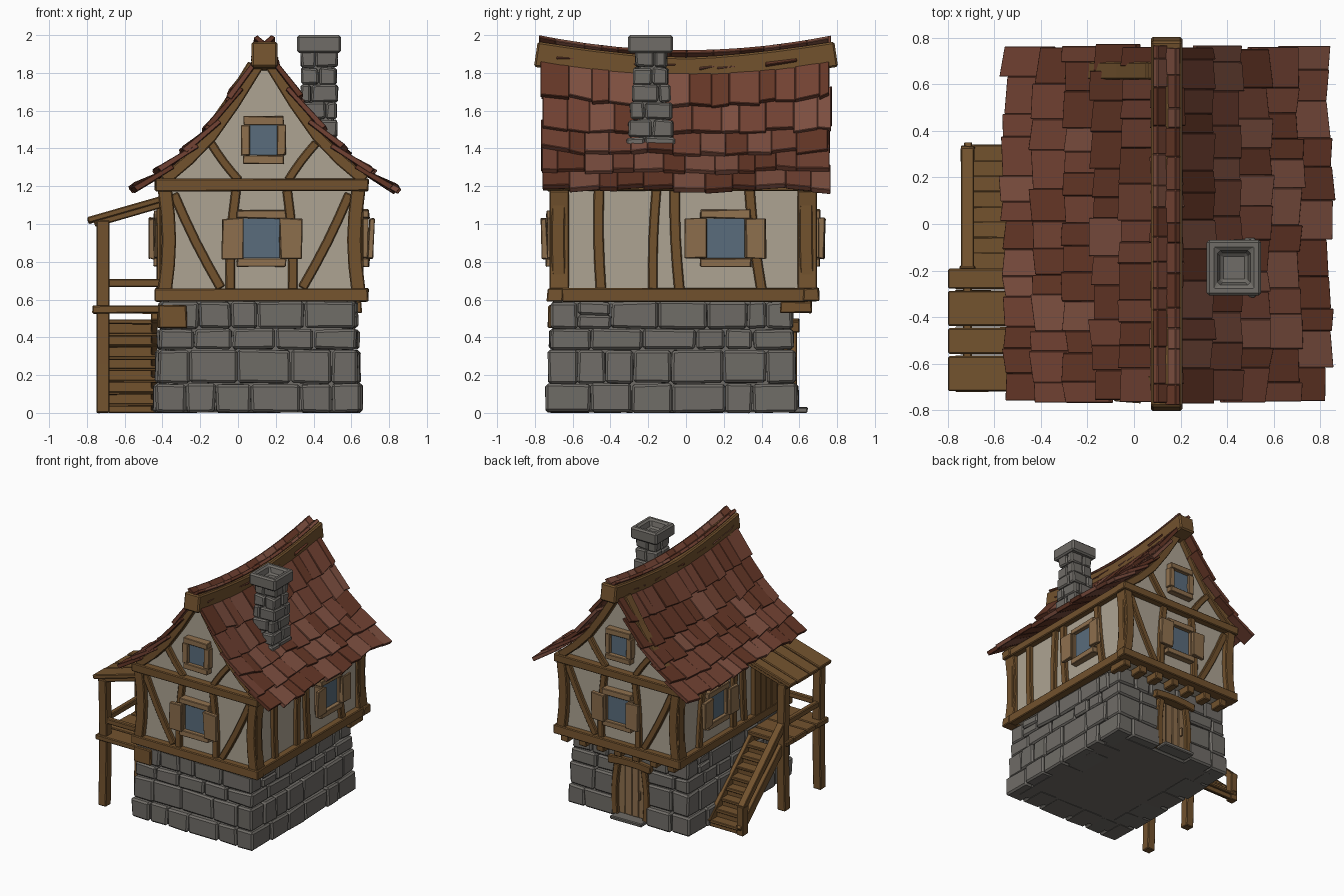
import bpy, bmesh, math, random
from mathutils import Matrix, Vector

if "Cube" in bpy.data.objects:
    bpy.data.objects.remove(bpy.data.objects["Cube"])

random.seed(7)
R = random.uniform

def material(name, c):
    m = bpy.data.materials.new(name)
    m.diffuse_color = (*c, 1)
    m.use_nodes = True
    m.node_tree.nodes["Principled BSDF"].inputs["Base Color"].default_value = m.diffuse_color
    return m

WOOD = material("timber", (0.17, 0.085, 0.027))
LIGHT = material("light_wood", (0.27, 0.16, 0.075))
PLASTER = material("plaster", (0.42, 0.37, 0.29))
STONE = material("stone", (0.16, 0.15, 0.135))
GLASS = material("glass", (0.10, 0.15, 0.20))
TILES = [material("tile_%d" % i, c) for i, c in enumerate(
    [(0.13, 0.038, 0.02), (0.17, 0.055, 0.033), (0.21, 0.08, 0.052)])]

WORLD = Matrix.Identity(4)
DIRS = {"front": ((1, 0, 0), (0, -1, 0)), "back": ((-1, 0, 0), (0, 1, 0)),
        "right": ((0, 1, 0), (1, 0, 0)), "left": ((0, -1, 0), (-1, 0, 0))}

def side(kind, x, y):
    """Frame of one wall: local (along, up, outward)."""
    u, o = DIRS[kind]
    return Matrix.Translation((x, y, 0)) @ Matrix((u, (0, 0, 1), o)).transposed().to_4x4()

def hexa(bm, pts):
    v = [bm.verts.new(p) for p in pts]
    for f in ((0, 1, 2, 3), (4, 5, 6, 7), (0, 1, 5, 4), (1, 2, 6, 5), (2, 3, 7, 6), (3, 0, 4, 7)):
        bm.faces.new([v[i] for i in f])

def block(bm, M, a, b, c, jit=0.0):
    """Box from three ranges in frame M, corners jittered."""
    pts = [(a[i], b[j], z) for z in c for i, j in ((0, 0), (1, 0), (1, 1), (0, 1))]
    hexa(bm, [M @ Vector([k + R(-jit, jit) for k in p]) for p in pts])

def beam(bm, M, path, w, o0, o1):
    """Rectangular timber swept along a 2D path in a wall plane."""
    P = [Vector(p) for p in path]
    rings = []
    for i, p in enumerate(P):
        t = (P[min(i + 1, len(P) - 1)] - P[max(i - 1, 0)]).normalized()
        n = Vector((-t.y, t.x)) * w / 2
        rings.append([bm.verts.new(M @ Vector((q.x, q.y, o)))
                      for q, o in ((p - n, o0), (p + n, o0), (p + n, o1), (p - n, o1))])
    for r, s in zip(rings, rings[1:]):
        for k in range(4):
            bm.faces.new((r[k], r[(k + 1) % 4], s[(k + 1) % 4], s[k]))
    bm.faces.new(rings[0])
    bm.faces.new(rings[-1])

def bow(p, q, b, n=4):
    """Points of a slightly bowed line."""
    p, q = Vector(p), Vector(q)
    d = (q - p).normalized()
    return [p.lerp(q, i / n) + Vector((-d.y, d.x)) * b * math.sin(math.pi * i / n) for i in range(n + 1)]

def split(a, b, lo, hi):
    cuts = [a]
    while b - cuts[-1] > hi:
        cuts.append(cuts[-1] + R(lo, hi))
    if len(cuts) > 1 and b - cuts[-1] < lo * 0.6:
        cuts.pop()
    cuts.append(b)
    return list(zip(cuts, cuts[1:]))

def finish(bm, name, mat, bevel=0.006):
    bmesh.ops.recalc_face_normals(bm, faces=bm.faces)
    me = bpy.data.meshes.new(name)
    bm.to_mesh(me)
    bm.free()
    ob = bpy.data.objects.new(name, me)
    me.materials.append(mat)
    bpy.context.collection.objects.link(ob)
    if bevel:
        m = ob.modifiers.new("bevel", "BEVEL")
        m.width, m.segments = bevel, 1
    return ob

new = bmesh.new

# Stone base: solid core, four flared courses, doorway left open at the back
bm = new()
block(bm, WORLD, (-0.38, 0.59), (-0.67, 0.52), (0.003, 0.59))
levels = [0, 0.155, 0.335, 0.445, 0.59]
for k, f in enumerate((0.028, 0.016, 0.008, 0)):
    z = (levels[k] + 0.002, levels[k + 1] - 0.002)
    q = (0.2, 0.13)[k % 2]
    for kind, x, y, h in (("front", 0.105, -0.705, 0.515 + f), ("back", 0.105, 0.555, 0.515 + f),
                          ("right", 0.62, -0.075, 0.63 - q), ("left", -0.41, -0.075, 0.63 - q)):
        spans = [(-h, h)]
        if kind == "back" and k < 3:
            spans = [(-h, -0.13), (0.16, h)]
        for s in spans:
            for a, b in split(*s, 0.14, 0.29):
                parts = [z]
                if k in (1, 3) and R(0, 1) < 0.15:
                    m = sum(z) / 2
                    parts = [(z[0], m), (m, z[1])]
                for p in parts:
                    block(bm, side(kind, x, y), (a + 0.002, b - 0.002), p, (-q, f + R(0, 0.014)), 0.005)
for v in bm.verts:
    v.co.z = max(v.co.z, 0)
finish(bm, "stone_base", STONE, 0.013)

# Plaster storey and gable ends
prof = [(0.03, 1.90), (0.16, 1.69), (0.28, 1.52), (0.40, 1.395), (0.53, 1.285), (0.655, 1.185)]
bm = new()
block(bm, WORLD, (-0.385, 0.635), (-0.68, 0.65), (0.61, 1.22))
for y in (-0.68, 0.60):
    gab = [(d, z - 0.06) for d, z in prof[:5]]
    out = [(0.14 + d, z) for d, z in gab] + [(0.14 - d, z) for d, z in reversed(gab)]
    f = bm.faces.new([bm.verts.new((x, y, z)) for x, z in out])
    r = bmesh.ops.extrude_face_region(bm, geom=[f])
    bmesh.ops.translate(bm, verts=[v for v in r["geom"] if isinstance(v, bmesh.types.BMVert)], vec=(0, 0.05, 0))
    bm.faces.new([bm.verts.new((x, y, z)) for x, z in out])
bmesh.ops.remove_doubles(bm, verts=bm.verts, dist=1e-4)
finish(bm, "plaster_walls", PLASTER, 0)

# Timber frame: sill and top plates, posts, braces, gable rafters
F, B = side("front", 0.125, -0.68), side("back", 0.125, 0.65)
RT, LF = side("right", 0.635, 0), side("left", -0.385, 0)
bm = new()
for z in ((0.59, 0.66), (1.175, 1.24)):
    for y in ((-0.735, -0.65), (0.62, 0.705)):
        block(bm, WORLD, (-0.44, 0.69), y, z, 0.004)
    for x in ((-0.432, -0.36), (0.61, 0.682)):
        block(bm, WORLD, x, (-0.66, 0.63), z, 0.004)
for M in (F, B):
    for s in (-1, 1):
        beam(bm, M, bow((s * 0.512, 0.65), (s * 0.512, 1.18), s * 0.022), 0.075, -0.06, 0.043)
        beam(bm, M, bow((s * 0.165, 0.65), (s * 0.135, 1.18), s * -0.012), 0.05, -0.03, 0.03)
        beam(bm, M, bow((s * 0.215, 0.66), (s * 0.465, 1.16), s * -0.01), 0.05, -0.03, 0.027)
        beam(bm, M, [(s * (d + 0.0) + 0.015, z - 0.055) for d, z in prof[:5]], 0.06, -0.03, 0.045)
        beam(bm, M, bow((s * 0.13 + 0.01, 1.23), (s * 0.28 + 0.01, 1.43), 0.006), 0.045, -0.03, 0.03)
for M, s in ((RT, 1), (LF, -1)):
    for a, b, w in ((-0.67, -0.67, 0.07), (-0.45, -0.46, 0.055), (-0.175, -0.155, 0.05),
                    (-0.035, -0.06, 0.055), (0.40, 0.335, 0.055), (0.645, 0.64, 0.07)):
        beam(bm, M, bow((s * a, 0.65), (s * b, 1.2), 0.008), w, -0.03, 0.03)
finish(bm, "timber_frame", WOOD)

# Windows: frame, glass and a pair of shutters
frames, panes, shut = new(), new(), new()
def window(M, u, z, w, h, big):
    block(panes, M, (u - w, u + w), (z - h, z + h), (0, 0.03))
    t = 0.045
    for s in (-1, 1):
        a, b = sorted((z + s * h, z + s * (h + t)))
        block(frames, M, (u - w - 0.035, u + w + 0.035), (a, b), (0, 0.06), 0.004)
        a, b = sorted((u + s * w, u + s * (w + t)))
        block(frames, M, (a, b), (z - h, z + h), (0, 0.055), 0.003)
        if big:
            a, b = sorted((u + s * (w + 0.005), u + s * (w + 0.115)))
            block(shut, M, (a, b), (z - 0.108, z + 0.105), (0.055, 0.085), 0.007)
for M in (F, B):
    window(M, 0, 0.925, 0.095, 0.105, True)
    window(M, 0.01, 1.445, 0.073, 0.08, False)
window(RT, 0.21, 0.925, 0.1, 0.105, True)
window(LF, -0.21, 0.925, 0.1, 0.105, True)
finish(frames, "window_frames", LIGHT, 0.004)
finish(panes, "window_glass", GLASS, 0)
finish(shut, "shutters", LIGHT, 0.004)

# Shingles: six overlapping rows a side, sagging towards the middle
bms = [new() for _ in TILES]
def roof_pt(d, z, y, s):
    sag = 0.075 * max(0, 1 - d / 0.65) * (1 - (y / 0.78) ** 2)
    bulge = 1 + 0.03 * (1 - (y / 0.78) ** 2)
    return Vector((0.14 + s * d * bulge, y, z - sag))
rows = [Vector((-0.01, 1.96))] + [Vector(p) for p in prof]
for s in (-1, 1):
    for i in range(1, len(rows)):
        T, Bt = rows[i - 1], rows[i]
        t = (Bt - T).normalized()
        n = Vector((-t.y, t.x))
        for y0, y1 in split(-0.765 + R(-.015, .01), 0.76 + R(-.01, .015), 0.08, 0.17):
            low, lift = R(0, 0.035), R(0, 0.012)
            tilt = R(-0.012, 0.012)
            pts = []
            for y, e in ((y0, -tilt), (y1, tilt)):
                top = T - t * 0.05
                bot = Bt + t * (low + e)
                for p, o in ((top, -0.025), (bot, lift - 0.004), (bot, lift + 0.028), (top, 0.0)):
                    q = p + n * o
                    pts.append(roof_pt(q.x, q.y, y, s))
            hexa(bms[random.choice((0, 0, 1, 1, 2))], pts)
for bm, m, nm in zip(bms, TILES, ("dark", "mid", "light")):
    finish(bm, "roof_shingles_" + nm, m, 0.003)

# Sagging ridge beam
bm = new()
beam(bm, side("right", 0.14, 0), [(y, 1.815 + 0.085 * (abs(y) / 0.8) ** 1.5) for y in
     [-0.795 + 1.59 * i / 10 for i in range(11)]], 0.135, -0.068, 0.068)
finish(bm, "ridge_beam", WOOD, 0.01)

# Chimney: stacked stones and a hollow cap
bm = new()
cx, cy = 0.43, -0.185
block(bm, WORLD, (0.36, 0.505), (-0.25, -0.12), (1.35, 1.92))
for k in range(6):
    z = 1.37 + 0.092 * k
    hx, hy = 0.092 + R(0, 0.008), 0.13 - 0.009 * k
    m = R(-0.04, 0.04)
    for y in ((-hy, m), (m, hy)):
        for x in ((-hx, -m), (-m, hx)):
            block(bm, Matrix.Translation((cx, cy, 0)), (x[0] + .002, x[1] - .002), (y[0] + .002, y[1] - .002),
                  (z, z + 0.089), 0.006)
finish(bm, "chimney_stack", STONE, 0.01)
bm = new()
block(bm, WORLD, (0.312, 0.546), (-0.308, -0.068), (1.905, 2.0))
bmesh.ops.recalc_face_normals(bm, faces=bm.faces)
top = max(bm.faces, key=lambda f: f.calc_center_median().z)
bmesh.ops.inset_individual(bm, faces=[top], thickness=0.06)
bmesh.ops.inset_individual(bm, faces=[top], thickness=0.025, depth=-0.06)
finish(bm, "chimney_cap", STONE, 0.012)

# Back door: planks, bowed frame, lintel, handle, step, overhang joists
D = side("back", 0.09, 0.56)
bm = new()
for i in range(4):
    block(bm, D, (-0.12 + i * 0.06, -0.062 + i * 0.06), (0.03, 0.42), (-0.04, 0), 0.002)
block(bm, D, (0.07, 0.085), (0.18, 0.25), (0, 0.025))
finish(bm, "back_door", LIGHT, 0.003)
bm = new()
for s in (-1, 1):
    beam(bm, D, bow((s * 0.135, 0.02), (s * 0.12, 0.43), s * -0.015), 0.05, -0.05, 0.028)
beam(bm, D, bow((-0.19, 0.455), (0.19, 0.455), 0.015), 0.06, -0.05, 0.042)
for i in range(7):
    x = -0.36 + i * 0.158
    block(bm, WORLD, (x, x + 0.065), (0.5, 0.665), (0.53, 0.592), 0.004)
finish(bm, "door_frame_and_joists", WOOD)
bm = new()
block(bm, D, (-0.14, 0.14), (0, 0.03), (-0.02, 0.085), 0.003)
for v in bm.verts:
    v.co.z = max(v.co.z, 0)
finish(bm, "door_step", STONE)

# Side porch: posts, platform, canopy planks, rails
P = side("left", -0.715, 0)
bm = new()
for u in (0.68, 0.225):
    beam(bm, P, bow((u, 0), (u, 1.02), 0.012), 0.07, -0.035, 0.035)
beam(bm, P, [(0.2, 0.69), (0.69, 0.69)], 0.045, -0.02, 0.02)
block(bm, WORLD, (-0.70, -0.40), (-0.70, -0.66), (0.667, 0.71))
block(bm, WORLD, (-0.42, -0.27), (-0.73, -0.66), (0.45, 0.57), 0.005)
block(bm, WORLD, (-0.43, -0.37), (-0.72, -0.19), (0.45, 0.53))
for a, b in ((-0.72, -0.565), (-0.56, -0.445), (-0.44, -0.285), (-0.28, -0.19)):
    block(bm, WORLD, (-0.77, -0.40), (a, b), (0.527, 0.567), 0.003)
    C = side("front", 0, (a + b) / 2)
    h = (b - a) / 2 - 0.002
    beam(bm, C, [(-0.795, 1.017 + R(-.004, .004)), (-0.36, 1.145)], 0.033, -h, h)
for y in (-0.68, -0.225):
    beam(bm, side("front", 0, y), [(-0.76, 1.0), (-0.38, 1.11)], 0.035, -0.025, 0.025)
finish(bm, "side_porch", WOOD)
bm = new()
for i in range(5):
    block(bm, LF, (0.27 + i * 0.07, 0.337 + i * 0.07), (0.6, 1.12), (0, 0.045), 0.002)
finish(bm, "porch_door", WOOD, 0.003)

# Stairs rising from the back to the platform, with stringers and handrail
bm = new()
N = 8
for i in range(N):
    y, z = 0.335 - i * 0.066, 0.06 + i * 0.062
    block(bm, WORLD, (-0.70, -0.42), (y - 0.085, y + 0.005), (z - 0.025, z), 0.003)
    block(bm, WORLD, (-0.685, -0.43), (y - 0.03, y - 0.01), (max(0, z - 0.075), z - 0.02))
for o in (-0.02, -0.29):
    beam(bm, P, [(-0.33, 0.035), (0.21, 0.52)], 0.07, o, o + 0.035)
block(bm, WORLD, (-0.745, -0.685), (0.27, 0.335), (0, 0.23), 0.003)
beam(bm, P, [(-0.31, 0.215), (0.21, 0.70)], 0.05, -0.028, 0.028)
finish(bm, "stairs", WOOD, 0.004)
